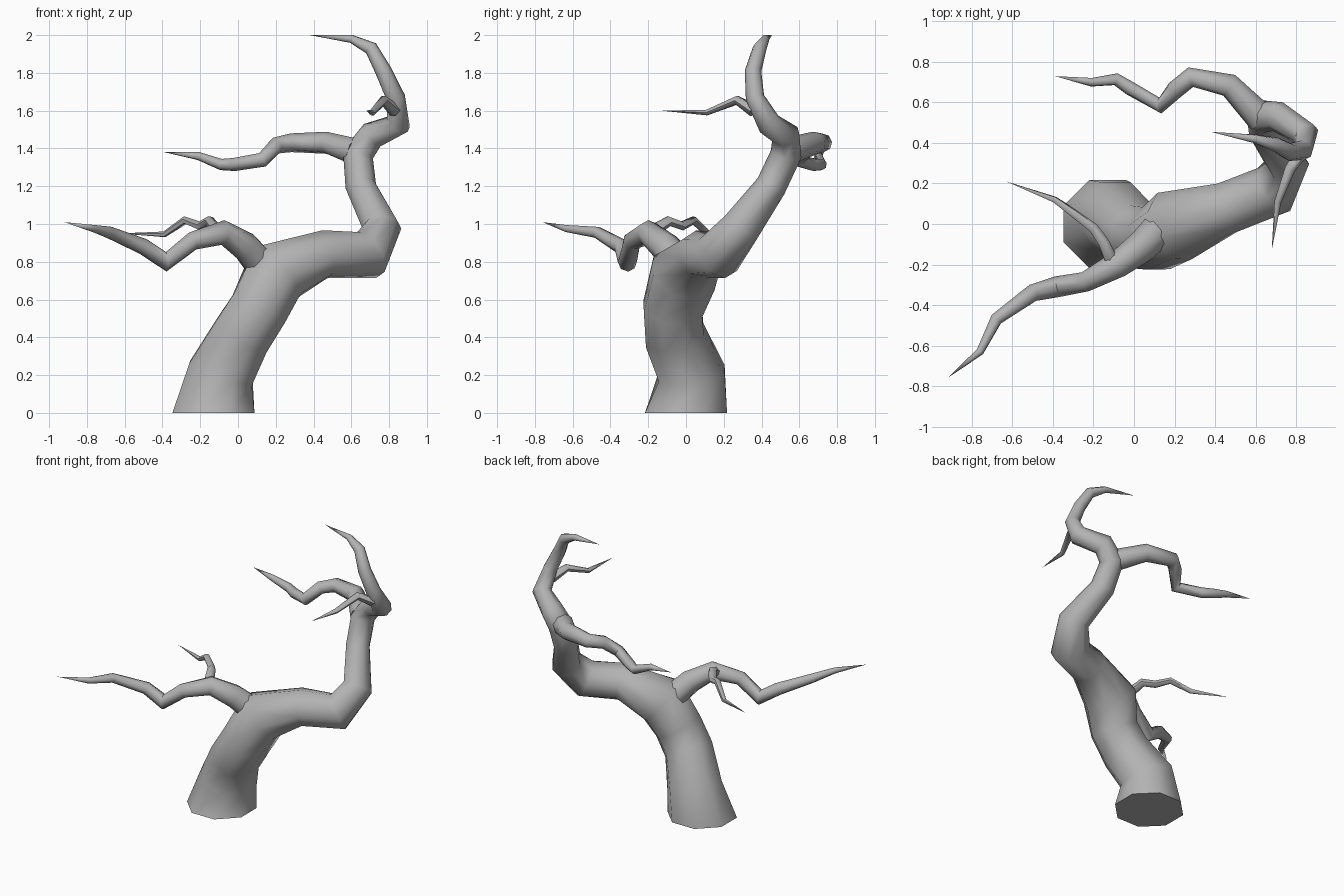
import bpy, bmesh, math
from mathutils import Vector

old = bpy.data.objects.get("Cube")
if old:
    bpy.data.objects.remove(old)

bark = bpy.data.materials.new("grey bark")
bark.use_nodes = True
GREY = (0.45, 0.45, 0.45, 1)
bark.diffuse_color = GREY
bark.node_tree.nodes["Principled BSDF"].inputs["Base Color"].default_value = GREY


def limb(name, path, sides, flat_start=False):
    """Tapered tube through (x, y, z, radius) points, ending in a point."""
    pts = [Vector(p[:3]) for p in path]
    bm = bmesh.new()
    rings = []
    side = Vector((0, 1, 0))
    for i, p in enumerate(pts[:-1]):
        ahead = (pts[i + 1] - p).normalized()
        back = (p - pts[i - 1]).normalized() if i else ahead
        t = (ahead + back).normalized()
        if i == 0 and flat_start:
            t = Vector((0, 0, 1))
        # carry the side direction along the limb without twisting
        side = (side - t * side.dot(t)).normalized()
        up = t.cross(side)
        ring = []
        for k in range(sides):
            a = math.tau * (k + 0.5) / sides
            ring.append(bm.verts.new(p + path[i][3] * (side * math.cos(a) + up * math.sin(a))))
        rings.append(ring)
    tip = bm.verts.new(pts[-1])
    for a, b in zip(rings, rings[1:]):
        for k in range(sides):
            n = (k + 1) % sides
            bm.faces.new((a[k], a[n], b[n], b[k]))
    for k in range(sides):
        bm.faces.new((rings[-1][k], rings[-1][(k + 1) % sides], tip))
    bm.faces.new(rings[0][::-1])
    bmesh.ops.recalc_face_normals(bm, faces=bm.faces)
    mesh = bpy.data.meshes.new(name)
    bm.to_mesh(mesh)
    bm.free()
    mesh.materials.append(bark)
    obj = bpy.data.objects.new(name, mesh)
    bpy.context.collection.objects.link(obj)
    bpy.ops.object.select_all(action='DESELECT')
    obj.select_set(True)
    bpy.context.view_layer.objects.active = obj
    bpy.ops.object.shade_smooth_by_angle(angle=math.radians(60))
    return obj


# Trunk, sweeping up into the crown
limb("trunk", [
    (-.13, 0, 0, .235), (-.09, .03, .21, .19), (.02, -.06, .41, .17),
    (.11, -.07, .55, .168), (.2, -.01, .74, .185), (.46, .08, .84, .13),
    (.69, .17, .835, .133), (.76, .29, .98, .105), (.65, .45, 1.2, .083),
    (.635, .53, 1.37, .083), (.71, .53, 1.47, .075), (.85, .44, 1.53, .066),
    (.835, .365, 1.67, .05), (.77, .355, 1.81, .044), (.705, .39, 1.93, .037),
    (.6, .42, 1.98, .022), (.38, .455, 2, 0)], 8, True)

# Long low branch reaching to the front
limb("low_branch", [
    (.14, -.01, .76, .09), (.04, -.11, .88, .08), (-.08, -.2, .955, .066),
    (-.24, -.285, .91, .05), (-.38, -.31, .8, .052), (-.5, -.34, .88, .043),
    (-.68, -.47, .955, .032), (-.76, -.63, .975, .02), (-.92, -.76, 1.01, 0)], 8)

# Rear branch below the crown
limb("rear_branch", [
    (.63, .52, 1.38, .075), (.47, .685, 1.43, .06), (.28, .725, 1.43, .05),
    (.2, .66, 1.415, .045), (.13, .585, 1.34, .04), (-.02, .67, 1.315, .035),
    (-.09, .715, 1.315, .031), (-.21, .7, 1.36, .022), (-.39, .73, 1.38, 0)], 8)

# Thin twigs
limb("low_twig", [
    (-.11, -.18, .96, .034), (-.15, -.09, 1.015, .028), (-.2, -.02, .99, .025),
    (-.28, .04, 1.02, .022), (-.39, .12, .945, .016), (-.63, .21, .95, 0)], 6)
limb("crown_twig", [
    (.83, .36, 1.6, .035), (.77, .27, 1.655, .026), (.71, .11, 1.59, .017),
    (.68, -.13, 1.6, 0)], 6)
